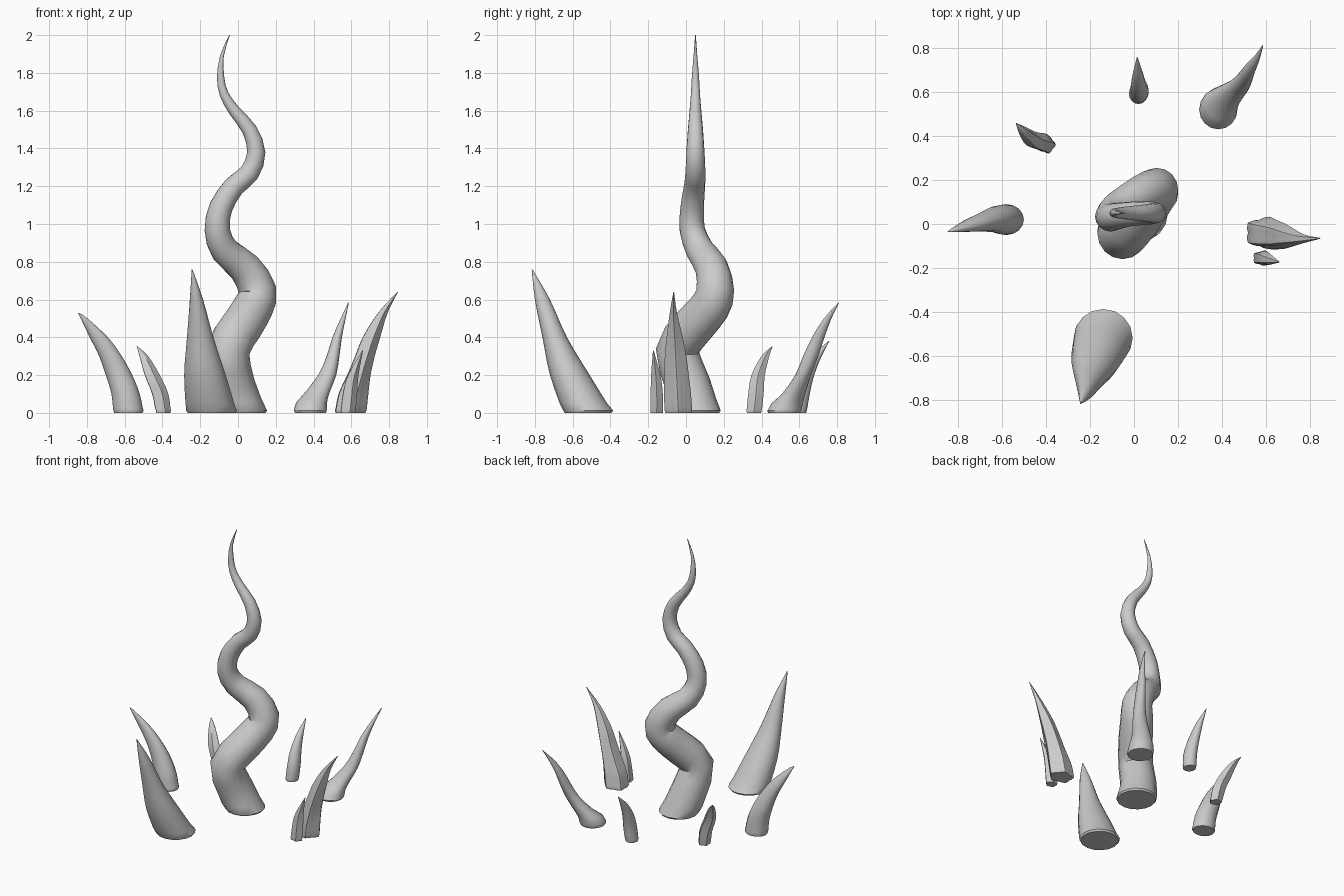
import bpy, bmesh, math
from mathutils import Vector, Quaternion


def spline(a, b, c, d, t):
    # Catmull-Rom interpolation of whole section tuples
    return [0.5 * (2 * q + (r - p) * t + (2 * p - 5 * q + 4 * r - s) * t * t
                   + (3 * q - p - 3 * r + s) * t ** 3) for p, q, r, s in zip(a, b, c, d)]


def horn(name, keys, sides=16, steps=3, lobes=0, depth=0.0, follow=False):
    # Loft tapered rings through sections (x, y, z, radius x, radius y)
    k = [keys[0]] + keys + [keys[-1]]
    secs = [spline(*k[i:i + 4], j / steps) for i in range(len(keys) - 1) for j in range(steps)]
    secs.append(list(keys[-1]))
    # softly rounded foot
    foot = list(secs[0])
    secs[0][2] = 0.012
    foot[3] *= 0.94
    foot[4] *= 0.94
    secs.insert(0, foot)
    bm = bmesh.new()
    rings = []
    for i, (x, y, z, rx, ry) in enumerate(secs):
        rot = Quaternion()
        if follow:
            p = Vector(secs[max(i - 1, 0)][:3])
            n = Vector(secs[min(i + 1, len(secs) - 1)][:3])
            full = Vector((0, 0, 1)).rotation_difference(n - p)
            rot = Quaternion().slerp(full, min(1, max(0, z - 0.02) / 0.15))
        ring = []
        for s in range(sides):
            a = 2 * math.pi * s / sides
            f = 1 - depth * (0.5 - 0.5 * math.cos(lobes * a)) if lobes else 1
            v = Vector((max(rx, 0.002) * f * math.cos(a), max(ry, 0.002) * f * math.sin(a), 0))
            ring.append(bm.verts.new(Vector((x, y, z)) + rot @ v))
        rings.append(ring)
    for lo, hi in zip(rings, rings[1:]):
        for s in range(sides):
            t = (s + 1) % sides
            bm.faces.new((lo[s], lo[t], hi[t], hi[s]))
    bm.faces.new(rings[0][::-1])
    bm.faces.new(rings[-1])
    me = bpy.data.meshes.new(name)
    bm.to_mesh(me)
    bm.free()
    ob = bpy.data.objects.new(name, me)
    bpy.context.collection.objects.link(ob)
    bpy.context.view_layer.objects.active = ob
    ob.select_set(True)
    bpy.ops.object.shade_smooth_by_angle(angle=math.radians(40))
    ob.select_set(False)
    return ob


# central twisting tentacle: x, y, z, radius
path = [(.02, .05, 0, .134), (-.03, .01, .15, .12), (-.053, -.045, .33, .115),
        (.02, .04, .46, .113), (.08, .125, .56, .108), (.103, .155, .65, .1),
        (.035, .135, .77, .088), (-.07, .075, .86, .076), (-.11, .033, .97, .067),
        (-.09, .033, 1.09, .062), (-.02, .045, 1.2, .056), (.06, .05, 1.27, .053),
        (.097, .05, 1.38, .048), (.06, .05, 1.5, .04), (-.02, .05, 1.6, .031),
        (-.075, .05, 1.69, .024), (-.092, .05, 1.78, .019), (-.085, .05, 1.89, .01),
        (-.045, .05, 2.0, .002)]
horn("central_tentacle", [(x, y, z, r, r) for x, y, z, r in path], steps=2, follow=True)

# ring of smooth spikes leaning outwards
horn("front_spike", [(-.14, -.518, 0, .134, .132), (-.175, -.615, .2, .11, .105),
                     (-.2, -.695, .4, .07, .065), (-.22, -.76, .6, .035, .04),
                     (-.243, -.815, .76, .002, .002)])
horn("left_spike", [(-.58, .02, 0, .08, .07), (-.595, .02, .1, .075, .068),
                    (-.63, .02, .2, .07, .058), (-.675, .01, .3, .06, .045),
                    (-.737, -.005, .4, .048, .03), (-.815, -.027, .5, .018, .01),
                    (-.845, -.035, .53, .002, .002)])
horn("back_spike", [(.02, .592, 0, .043, .047), (.025, .605, .1, .042, .05),
                    (.02, .635, .2, .034, .044), (.017, .69, .3, .02, .028),
                    (.015, .757, .38, .002, .002)])
horn("back_right_spike", [(.383, .52, 0, .087, .09), (.388, .535, .05, .083, .083),
                          (.415, .57, .1, .067, .062), (.472, .62, .2, .048, .042),
                          (.503, .66, .3, .034, .04), (.525, .70, .4, .025, .033),
                          (.557, .75, .5, .013, .02), (.585, .81, .585, .002, .002)], steps=2)

# folded, ridged spikes
horn("back_left_spike", [(-.398, .36, 0, .043, .042), (-.415, .37, .1, .046, .043),
                         (-.457, .382, .2, .043, .037), (-.5, .42, .3, .025, .022),
                         (-.535, .457, .352, .002, .002)], sides=20, lobes=5, depth=.2)
horn("right_spike", [(.59, -.04, 0, .09, .077), (.605, -.045, .1, .085, .075),
                     (.635, -.05, .2, .067, .068), (.668, -.055, .3, .056, .06),
                     (.703, -.06, .4, .05, .045), (.765, -.067, .53, .027, .02),
                     (.845, -.065, .64, .002, .002)], sides=20, lobes=5, depth=.2)
horn("small_right_spike", [(.58, -.155, 0, .043, .036), (.59, -.155, .1, .041, .034),
                           (.608, -.16, .2, .03, .026), (.66, -.173, .33, .002, .002)],
     sides=20, lobes=5, depth=.2)
